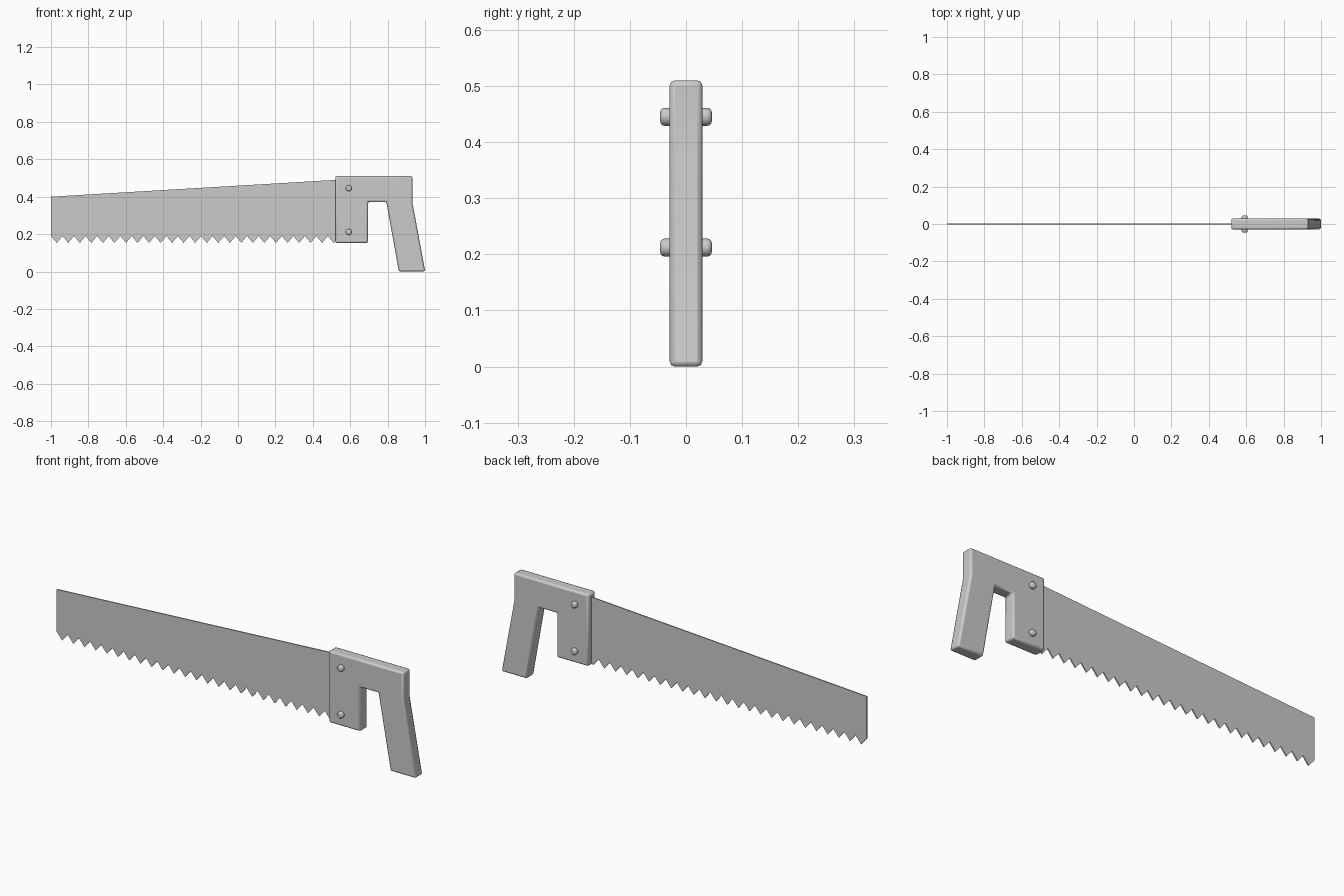
import bpy, bmesh, math

if "Cube" in bpy.data.objects:
    bpy.data.objects.remove(bpy.data.objects["Cube"])


def extrude_profile(name, pts, depth):
    """Extrude an x-z outline symmetrically about y = 0."""
    bm = bmesh.new()
    face = bm.faces.new([bm.verts.new((x, -depth / 2, z)) for x, z in pts])
    res = bmesh.ops.extrude_face_region(bm, geom=[face])
    new_verts = [g for g in res["geom"] if isinstance(g, bmesh.types.BMVert)]
    bmesh.ops.translate(bm, vec=(0, depth, 0), verts=new_verts)
    bmesh.ops.recalc_face_normals(bm, faces=bm.faces)
    mesh = bpy.data.meshes.new(name)
    bm.to_mesh(mesh)
    bm.free()
    obj = bpy.data.objects.new(name, mesh)
    bpy.context.collection.objects.link(obj)
    return obj


def soften(obj, width, segments):
    """Rounded edges with smooth shading."""
    bevel = obj.modifiers.new("bevel", 'BEVEL')
    bevel.width = width
    bevel.segments = segments
    bevel.limit_method = 'ANGLE'
    bevel.angle_limit = math.radians(30)
    bpy.ops.object.select_all(action='DESELECT')
    obj.select_set(True)
    bpy.context.view_layer.objects.active = obj
    bpy.ops.object.shade_smooth_by_angle(angle=math.radians(40))


# Blade: tapered back, zigzag teeth, end tucked into the handle
TEETH, PITCH = 25, 0.0617
end_x = -1 + TEETH * PITCH
outline = [(end_x, 0.491), (-1, 0.40), (-1, 0.19)]
for i in range(TEETH):
    x = -1 + i * PITCH
    outline += [(x + PITCH / 2, 0.153), (x + PITCH, 0.19)]
extrude_profile("blade", outline, 0.006)

# Handle: block over the blade, bridge and slanted grip
handle = extrude_profile("handle", [
    (0.52, 0.51), (0.52, 0.152), (0.695, 0.152), (0.695, 0.372),
    (0.793, 0.372), (0.86, 0.005), (1.001, 0.005), (0.932, 0.372),
    (0.932, 0.51)], 0.058)
for v in handle.data.vertices:
    if v.co.z < 0.01:
        v.co.z = 0
soften(handle, 0.009, 2)

# Rivets running through the handle
for name, z in (("upper_rivet", 0.445), ("lower_rivet", 0.212)):
    bpy.ops.mesh.primitive_cylinder_add(
        vertices=24, radius=0.016, depth=0.092,
        location=(0.592, 0, z), rotation=(math.pi / 2, 0, 0))
    rivet = bpy.context.object
    rivet.name = name
    soften(rivet, 0.008, 3)
